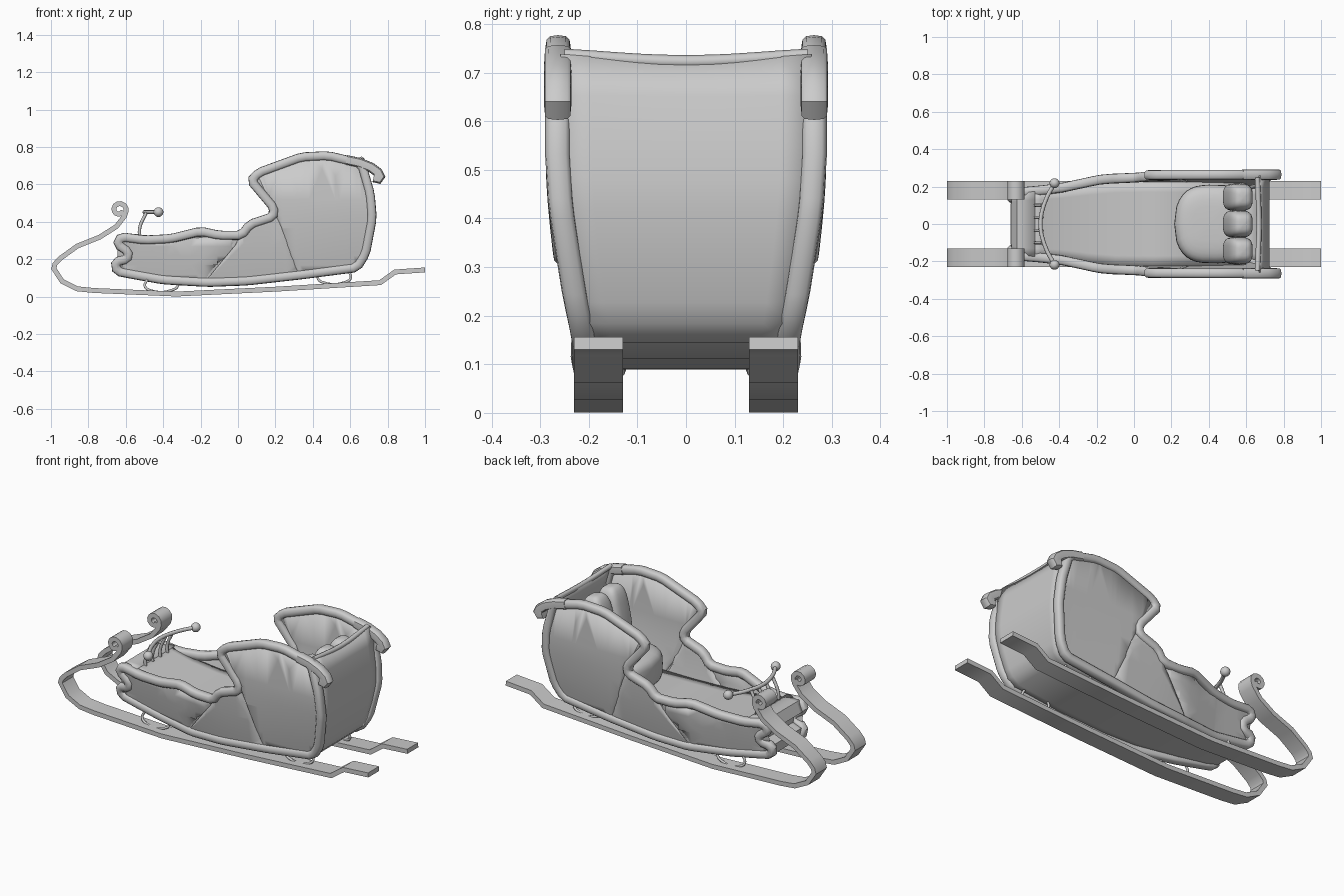
import bpy, bmesh, math
from mathutils import Vector

if "Cube" in bpy.data.objects:
    bpy.data.objects.remove(bpy.data.objects["Cube"])


def lerp_table(t, x):
    for (x0, y0), (x1, y1) in zip(t, t[1:]):
        if x <= x1:
            return y0 + (y1 - y0) * max(0, (x - x0) / (x1 - x0))
    return t[-1][1]


# Half width of the body: tapers to the nose and tucks in at the bottom
def half_width(x, z):
    a = lerp_table([(-.68, .178), (-.4, .208), (-.15, .255), (0, .262), (.8, .264)], x)
    t = max(0, (.5 - z) / .4)
    rear = max(0, min(1, (x - .3) / .35))
    return a - (.018 + .014 * rear) * t - .036 * t * t


def finish(name, bm, angle=40):
    bmesh.ops.recalc_face_normals(bm, faces=bm.faces)
    me = bpy.data.meshes.new(name)
    bm.to_mesh(me)
    bm.free()
    ob = bpy.data.objects.new(name, me)
    bpy.context.collection.objects.link(ob)
    bpy.ops.object.select_all(action='DESELECT')
    ob.select_set(True)
    bpy.context.view_layer.objects.active = ob
    bpy.ops.object.shade_smooth_by_angle(angle=math.radians(angle))
    return ob


# Sweep a cross-section (normal, y offsets) along a path in the xz plane
def sweep(name, path, ring, yf, side, closed=False):
    bm = bmesh.new()
    n = len(path)
    pts = [Vector(p) for p in path]
    loops = []
    for i, p in enumerate(pts):
        a = pts[i - 1] if closed or i else None
        b = pts[(i + 1) % n] if closed or i < n - 1 else None
        d0 = (p - a).normalized() if a else (b - p).normalized()
        d1 = (b - p).normalized() if b else d0
        t = (d0 + d1).normalized()
        nrm = Vector((-t.y, t.x)) * min(1.3, 1 / max(.3, t.dot(d1)))
        y = yf(p.x, p.y)
        loops.append([bm.verts.new((p.x + nrm.x * u, side * (y + v), p.y + nrm.y * u))
                      for u, v in ring])
    m = len(ring)
    for i in range(n if closed else n - 1):
        l0, l1 = loops[i], loops[(i + 1) % n]
        for k in range(m):
            bm.faces.new((l0[k], l0[(k + 1) % m], l1[(k + 1) % m], l1[k]))
    if not closed:
        bm.faces.new(loops[0])
        bm.faces.new(loops[-1])
    return finish(name, bm)


# Strip spanning the whole width of the body along a side-view path
def span(name, path, thick, dip=0):
    bm = bmesh.new()
    rows = []
    for i, (x, z) in enumerate(path):
        w = half_width(x, z) - .005
        rows.append([bm.verts.new((x, w * (k / 4 - 1), z - (dip * (1 - (k / 4 - 1) ** 2) if i == 0 else 0)))
                     for k in range(9)])
    for r0, r1 in zip(rows, rows[1:]):
        for k in range(8):
            bm.faces.new((r0[k], r0[k + 1], r1[k + 1], r1[k]))
    ob = finish(name, bm)
    mod = ob.modifiers.new("thickness", 'SOLIDIFY')
    mod.thickness = thick
    mod.offset = 0
    return ob


def tube(name, pts, r):
    cu = bpy.data.curves.new(name, 'CURVE')
    cu.dimensions = '3D'
    cu.bevel_depth = r
    cu.bevel_resolution = 2
    cu.resolution_u = 5
    cu.use_fill_caps = True
    sp = cu.splines.new('BEZIER')
    sp.bezier_points.add(len(pts) - 1)
    for bp, p in zip(sp.bezier_points, pts):
        bp.co = p
        bp.handle_left_type = bp.handle_right_type = 'AUTO'
    ob = bpy.data.objects.new(name, cu)
    bpy.context.collection.objects.link(ob)


# Rounded-box cushion
def pillow(name, loc, half, power, tilt=0, bow=0):
    bm = bmesh.new()
    bmesh.ops.create_uvsphere(bm, u_segments=32, v_segments=16, radius=1)
    for v in bm.verts:
        c = [math.copysign(abs(q) ** power, q) * h for q, h in zip(v.co, half)]
        if c[0] < 0:
            c[0] += bow * (c[1] / half[1]) ** 2
        v.co = c
    ob = finish(name, bm, 60)
    ob.location = loc
    ob.rotation_euler = (0, tilt, 0)


def squarish(r, ry, power=.7, n=12):
    f = lambda q: math.copysign(abs(q) ** power, q)
    return [(r * f(math.cos(2 * math.pi * k / n)), ry * f(math.sin(2 * math.pi * k / n))) for k in range(n)]


# Cut every corner of a closed outline at most 2 cm from the corner
def soften(pts):
    out, v = [], [Vector(p) for p in pts]
    for i, p in enumerate(v):
        for q in (v[i - 1], v[(i + 1) % len(v)]):
            d = q - p
            out.append(tuple(p + d * min(.25, .02 / d.length)))
    return out


outline = soften([
    (-.648, .135), (-.57, .12), (-.4, .09), (-.16, .076), (.05, .084), (.35, .118), (.635, .155),
    (.682, .23), (.718, .42), (.707, .55), (.66, .712), (.48, .754), (.34, .747), (.11, .663),
    (.07, .62), (.192, .475), (.188, .428), (.063, .387), (.02, .328), (-.1, .328), (-.2, .35),
    (-.36, .31), (-.5, .303), (-.625, .32), (-.645, .28), (-.585, .24), (-.592, .2), (-.655, .187)])
curl = [(.58, .731), (.65, .716), (.71, .692), (.748, .664), (.758, .643), (.75, .632), (.725, .638)]
spiral = [(-.635 + r * math.cos(a), .465 + r * math.sin(a))
          for k in range(13) for r, a in [(.02 + .018 * k / 12, math.radians(345 - 30 * k))]]
runner = spiral + [(-.607, .43), (-.65, .375), (-.74, .318), (-.86, .27), (-.95, .205), (-.978, .175),
                   (-.985, .15), (-.94, .082), (-.86, .042), (-.77, .033), (-.33, .014), (.2, .04),
                   (.76, .075), (.84, .132), (1, .143)]
flat = [(.013, .05), (.013, -.05), (-.013, -.05), (-.013, .05)]

for side, tag in ((-1, "front"), (1, "back")):
    # Curved side panel
    bm = bmesh.new()
    bm.faces.new([bm.verts.new((x, 0, z)) for x, z in outline])
    bmesh.ops.triangulate(bm, faces=bm.faces[:])
    cuts = [((0, 0, .12 + .05 * k), (0, 0, 1)) for k in range(9)]
    cuts += [((-.6 + .07 * k, 0, 0), (1, 0, 0)) for k in range(18)]
    for co, no in cuts:
        bmesh.ops.bisect_plane(bm, geom=bm.verts[:] + bm.edges[:] + bm.faces[:], plane_co=co, plane_no=no)
    for v in bm.verts:
        v.co.y = side * half_width(v.co.x, v.co.z)
    panel = finish("side_panel_" + tag, bm)
    mod = panel.modifiers.new("thickness", 'SOLIDIFY')
    mod.thickness = .02
    mod.offset = 0
    # Rounded rim and its rear curl
    sweep("rim_" + tag, outline, squarish(.024, .026), half_width, side, True)
    sweep("rim_curl_" + tag, curl, squarish(.026, .028, .5), half_width, side)
    # Runner with its curled tip
    sweep("runner_" + tag, runner, flat, lambda x, z: .18, side)
    # Wire brackets between runner and body
    for x, z in ((-.41, .022), (.515, .064)):
        tube("bracket_" + tag, [(x - .075, side * .165, z + .07), (x - .088, side * .17, z + .035),
                                (x - .06, side * .178, z + .012), (x + .06, side * .178, z + .014),
                                (x + .088, side * .17, z + .037), (x + .078, side * .165, z + .07)], .007)
    # Handlebar knobs
    pillow("handlebar_knob_" + tag, (-.425, side * .218, .452), (.026, .026, .026), 1)

# Back, underside and nose in one sweep
span("hull", [(.665, .735), (.69, .65), (.706, .55), (.714, .48), (.714, .42), (.702, .33), (.68, .23),
              (.665, .19), (.63, .155), (.35, .122), (.05, .102), (-.16, .1), (-.4, .105), (-.57, .125),
              (-.645, .14), (-.65, .185), (-.592, .2), (-.587, .24), (-.643, .28), (-.62, .325), (-.53, .325)],
     .022, .012)
# Foot well, sloping down from the dash
span("floor", [(-.54, .322), (-.5, .308), (-.4, .28), (-.25, .25), (-.1, .232), (.1, .225), (.6, .225)], .02)
tube("back_top_trim", [(.66, -.25, .735), (.668, 0, .722), (.66, .25, .735)], .014)

# Seat and three back cushions
pillow("seat", (.40, 0, .31), (.185, .21, .1), .5, 0, .05)
for y in (-.143, 0, .143):
    pillow("back_cushion", (.555, y, .535), (.065, .073, .155), .6, math.radians(12))

# Handlebar with struts
tube("handlebar", [(-.425, -.218, .452), (-.475, -.12, .452), (-.5, 0, .452), (-.475, .12, .452),
                   (-.425, .218, .452)], .011)
for y in (-.1, -.035, .035, .1):
    tube("handlebar_strut", [(-.525, y, .31), (-.525, y, .37), (-.49, y, .45)], .009)
